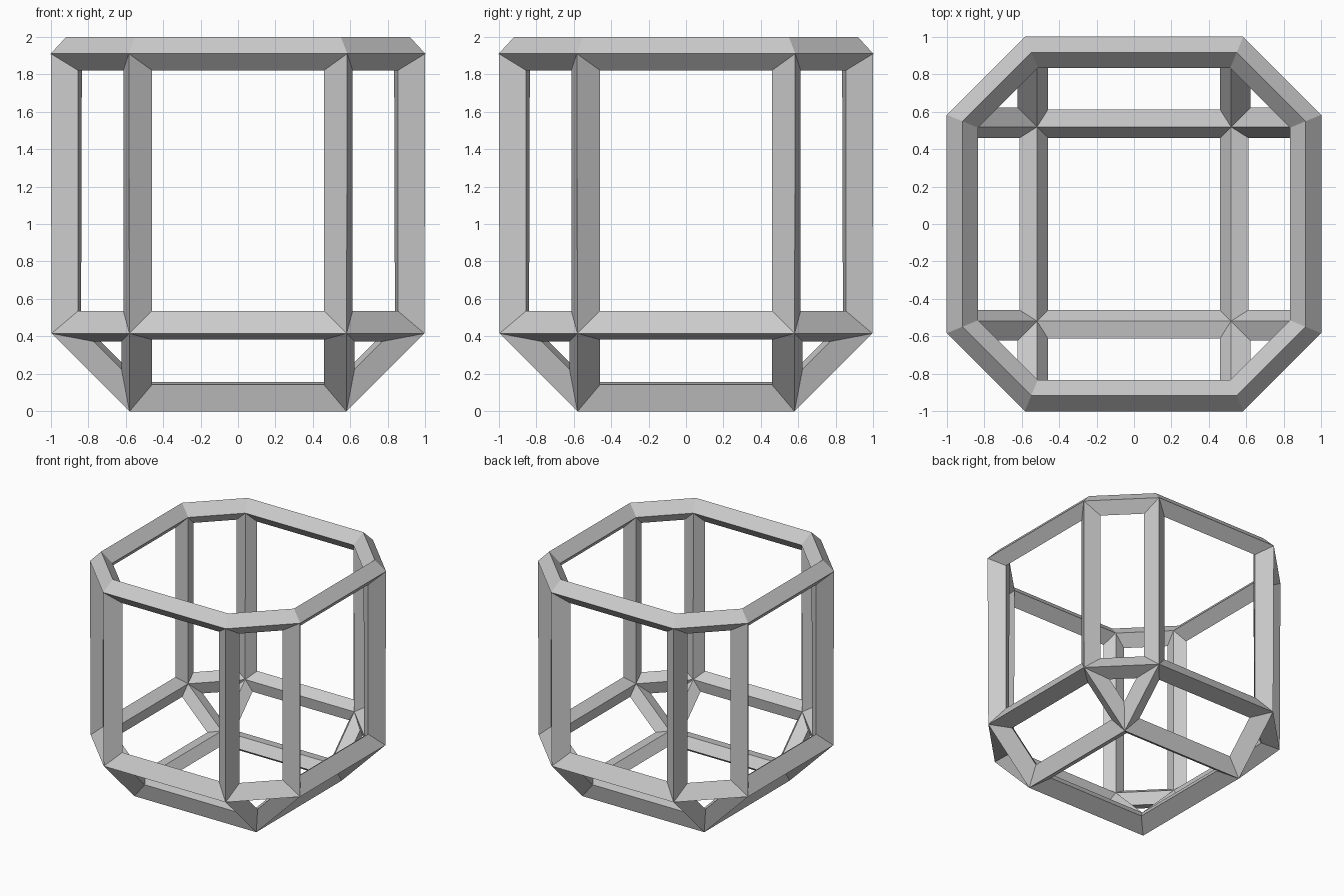
import bpy, bmesh

if "Cube" in bpy.data.objects:
    bpy.data.objects.remove(bpy.data.objects["Cube"])

W, C = 0.917, 0.549           # half width and half length of the flat sides
Z_BOT, Z_MID, Z_TOP = 0.078, 0.446, 1.91
STRUT = 0.18                  # strut thickness

bm = bmesh.new()


def ring(points, z):
    return [bm.verts.new((x, y, z)) for x, y in points]


# Chamfered box cage: square base, octagonal middle and open octagonal rim
square = [(C, -C), (C, C), (-C, C), (-C, -C)]
octagon = [(W, -C), (W, C), (C, W), (-C, W), (-W, C), (-W, -C), (-C, -W), (C, -W)]
base = ring(square, Z_BOT)
mid = ring(octagon, Z_MID)
rim = ring(octagon, Z_TOP)

bm.faces.new(base[::-1])
for i in range(8):            # upright walls
    j = (i + 1) % 8
    bm.faces.new((mid[i], mid[j], rim[j], rim[i]))
for i in range(4):            # sloping sides and corner triangles
    j = (i + 1) % 4
    bm.faces.new((base[i], base[j], mid[2 * i + 1], mid[2 * i]))
    bm.faces.new((base[j], mid[(2 * i + 2) % 8], mid[2 * i + 1]))
bmesh.ops.recalc_face_normals(bm, faces=bm.faces[:])
bm.normal_update()

mesh = bpy.data.meshes.new("strut_frame")
bm.to_mesh(mesh)
bm.free()
frame = bpy.data.objects.new("strut_frame", mesh)
bpy.context.collection.objects.link(frame)

# Turn every cage edge into a diamond-section strut
wire = frame.modifiers.new("struts", 'WIREFRAME')
wire.thickness = STRUT
wire.offset = 0
wire.use_boundary = True
wire.use_even_offset = True
wire.use_replace = True
